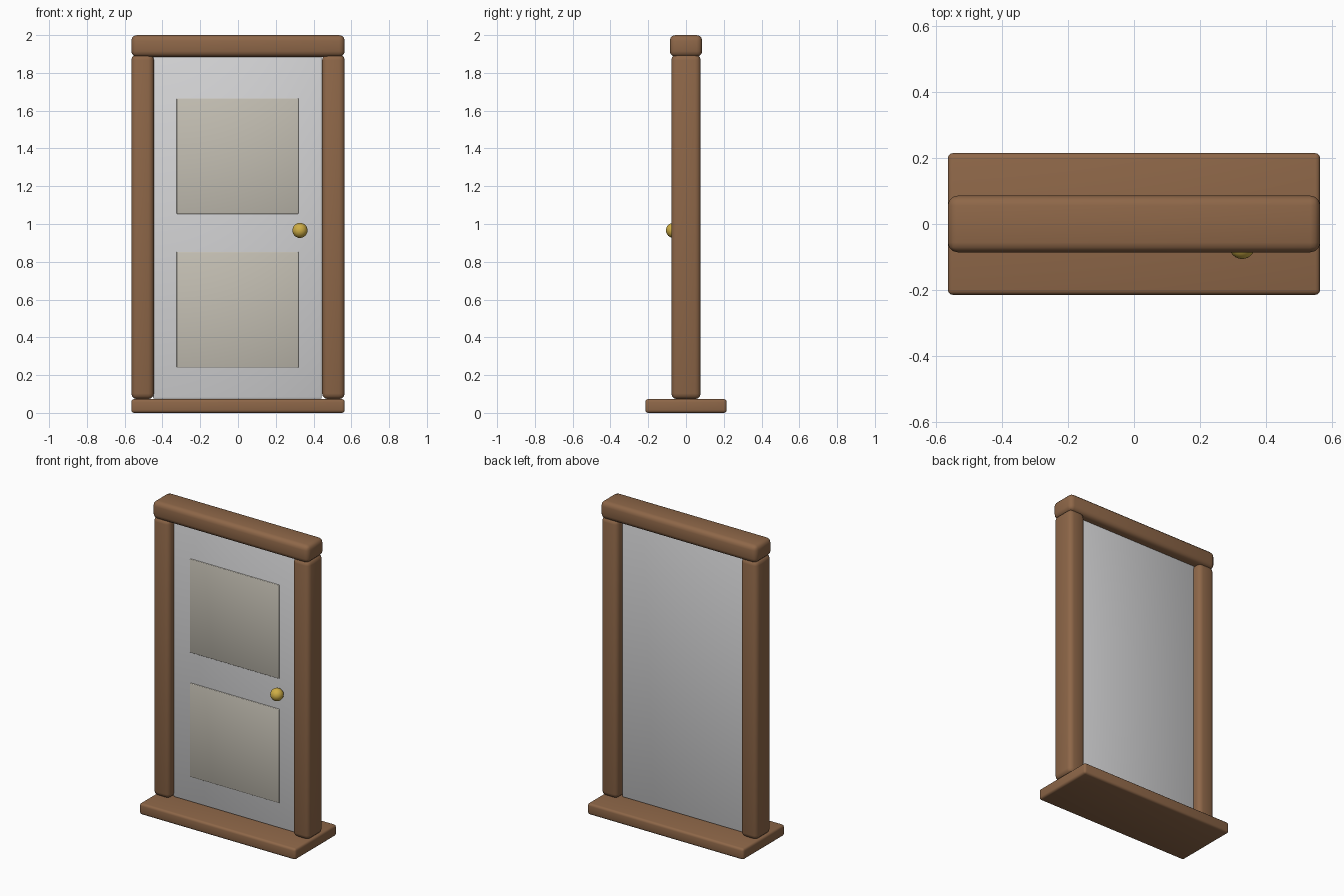
import bpy

cube = bpy.data.objects.get("Cube")
if cube:
    bpy.data.objects.remove(cube, do_unlink=True)


def material(name, rgb):
    mat = bpy.data.materials.new(name)
    mat.use_nodes = True
    color = (*rgb, 1.0)
    mat.diffuse_color = color
    mat.node_tree.nodes["Principled BSDF"].inputs["Base Color"].default_value = color
    return mat


wood = material("brown wood", (0.27, 0.135, 0.065))
white = material("door white", (0.66, 0.66, 0.67))
beige = material("panel beige", (0.55, 0.52, 0.45))
gold = material("knob gold", (0.62, 0.42, 0.06))


def box(name, low, high, mat, bevel, segments=3):
    """Rounded box spanning two opposite corners."""
    center = [(a + b) / 2 for a, b in zip(low, high)]
    bpy.ops.mesh.primitive_cube_add(size=1, location=center)
    obj = bpy.context.object
    obj.name = name
    obj.scale = [b - a for a, b in zip(low, high)]
    bpy.ops.object.transform_apply(location=False, rotation=False, scale=True)
    obj.data.materials.append(mat)
    mod = obj.modifiers.new("rounded edges", "BEVEL")
    mod.width = bevel
    mod.segments = segments
    bpy.ops.object.shade_smooth()
    return obj


# Frame
half = 0.565
inner = 0.445
box("sill", (-half, -0.215, 0), (half, 0.215, 0.073), wood, 0.015)
box("lintel", (-half, -0.086, 1.885), (half, 0.086, 2.0), wood, 0.03)
box("right_post", (-half, -0.078, 0.073), (-inner, 0.078, 1.897), wood, 0.03)
box("left_post", (inner, -0.078, 0.073), (half, 0.078, 1.897), wood, 0.03)

# Door leaf with two raised panels on the front
front = -0.027
box("door_leaf", (-0.449, front, 0.075), (0.443, -front, 1.89), white, 0.006, 2)
for name, bottom, top in (("lower_panel", 0.24, 0.853), ("upper_panel", 1.053, 1.665)):
    box(name, (-0.325, front - 0.007, bottom), (0.32, front + 0.01, top), beige, 0.004, 2)

# Round knob
bpy.ops.mesh.primitive_uv_sphere_add(segments=24, ring_count=16, radius=0.04,
                                     location=(0.328, -0.066, 0.966))
knob = bpy.context.object
knob.name = "knob"
knob.data.materials.append(gold)
bpy.ops.object.shade_smooth()
